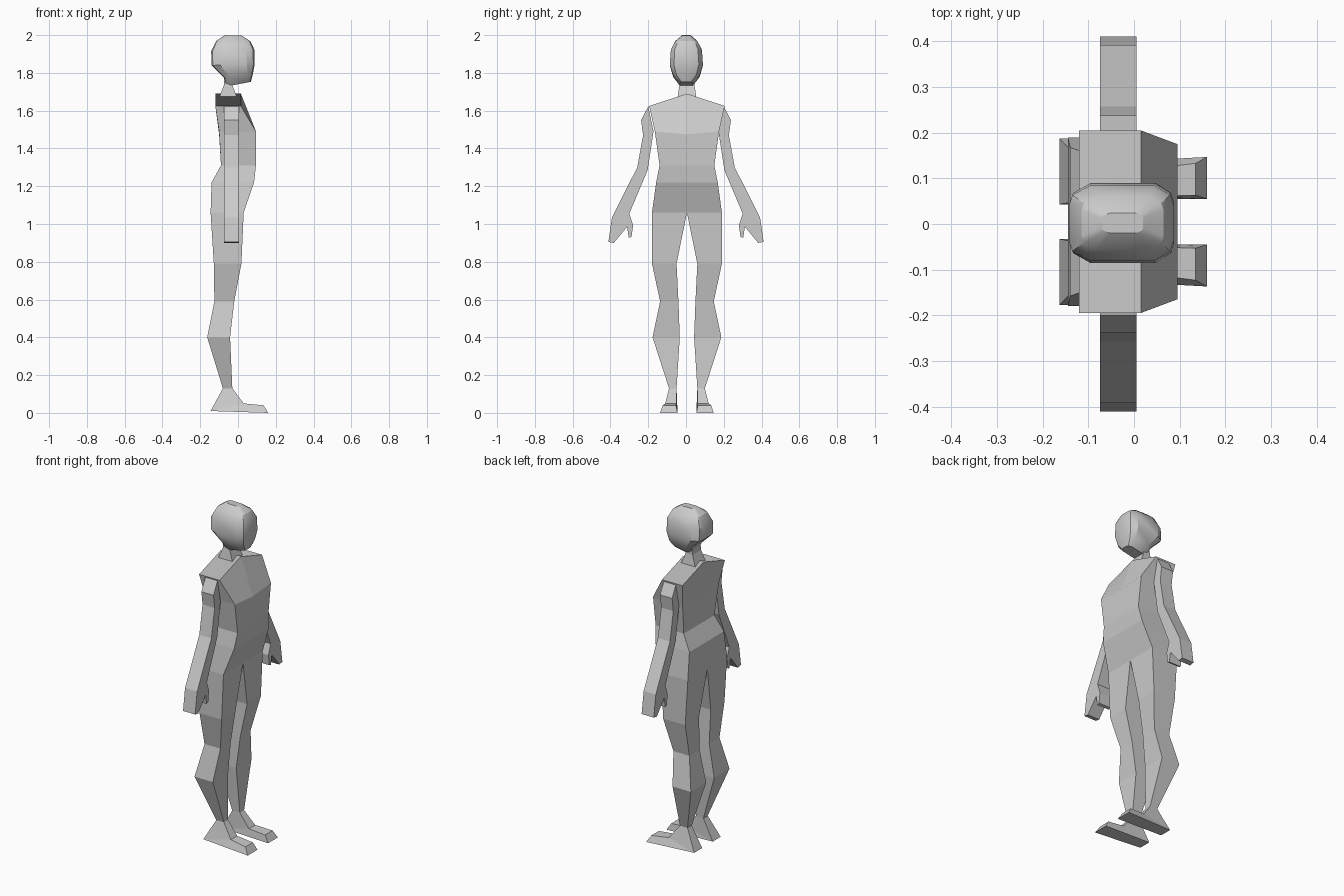
import bpy, bmesh

if "Cube" in bpy.data.objects:
    bpy.data.objects.remove(bpy.data.objects["Cube"])

CY = 0.005  # symmetry plane of the body

skin = bpy.data.materials.new("light grey")
skin.diffuse_color = (0.6, 0.6, 0.6, 1)
skin.use_nodes = True
skin.node_tree.nodes["Principled BSDF"].inputs["Base Color"].default_value = skin.diffuse_color


def finish(name, bm, smooth=False):
    bmesh.ops.recalc_face_normals(bm, faces=bm.faces)
    me = bpy.data.meshes.new(name)
    bm.to_mesh(me)
    bm.free()
    me.materials.append(skin)
    ob = bpy.data.objects.new(name, me)
    bpy.context.collection.objects.link(ob)
    if smooth:
        bpy.context.view_layer.objects.active = ob
        ob.select_set(True)
        bpy.ops.object.shade_smooth_by_angle(angle=0.5)
        ob.select_set(False)
    return ob


def loft(name, rings, caps=(True, True), smooth=False):
    """Skin a list of equal-length point rings."""
    bm = bmesh.new()
    vs = [[bm.verts.new(p) for p in r] for r in rings]
    n = len(vs[0])
    for a, b in zip(vs, vs[1:]):
        for i in range(n):
            j = (i + 1) % n
            bm.faces.new((a[i], a[j], b[j], b[i]))
    if caps[0]:
        bm.faces.new(vs[0])
    if caps[1]:
        bm.faces.new(vs[-1])
    return finish(name, bm, smooth)


def side_y(s, y):
    return CY + s * (y - CY)


# Torso: z at sides, z at middle, back x, front x, half width
torso = [(1.625, 1.69, -0.12, 0.015, 0.2),
         (1.49, 1.475, -0.1, 0.095, 0.17),
         (1.31, 1.31, -0.09, 0.095, 0.145),
         (1.22, 1.22, -0.14, 0.085, 0.163),
         (1.06, 1.06, -0.145, 0.03, 0.185)]
rings = []
for z, zm, xb, xf, w in torso:
    rings.append([(xb, CY - w, z), (xb, CY, zm), (xb, CY + w, z),
                  (xf, CY + w, z), (xf, CY, zm), (xf, CY - w, z)])
loft("torso", rings, (True, False))

# Neck
loft("neck", [[(xb, CY - w, z), (xb, CY + w, z), (xf, CY + w, z), (xf, CY - w, z)]
              for z, xb, xf, w in ((1.67, -0.1, -0.005, 0.05),
                                   (1.735, -0.075, -0.03, 0.04),
                                   (1.79, -0.07, -0.02, 0.04))])

# Head: back x, back z, front x, front z, half width
head = [(-0.065, 1.727, 0.068, 1.753, 0.035),
        (-0.075, 1.775, 0.078, 1.79, 0.07),
        (-0.14, 1.84, 0.088, 1.845, 0.088),
        (-0.142, 1.915, 0.086, 1.925, 0.082),
        (-0.115, 1.97, 0.065, 1.968, 0.058),
        (-0.07, 2.0, 0.02, 1.997, 0.022)]
rings = []
for xb, zb, xf, zf, w in head:
    half = [(0, 0.5), (0.03, 0.75), (0.2, 1.0), (0.82, 1.0), (0.97, 0.75), (1, 0.5)]
    loop = half + [(t, -k) for t, k in reversed(half)]
    rings.append([(xb + (xf - xb) * t, CY - 0.003 + k * w, zb + (zf - zb) * t)
                  for t, k in loop])
loft("head", rings, smooth=True)

# Legs: z, back x, front x, inner y, outer y
leg = [(1.06, -0.145, 0.03, CY, 0.19),
       (0.79, -0.128, 0.018, 0.06, 0.19),
       (0.59, -0.125, -0.02, 0.05, 0.147),
       (0.4, -0.163, -0.042, 0.043, 0.187),
       (0.13, -0.08, -0.03, 0.06, 0.1)]

# Feet: lower point and upper point of each section, with their y spans
foot = [((-0.08, 0.13, 0.06, 0.1), (-0.03, 0.13, 0.06, 0.1)),
        ((-0.145, 0.01, 0.055, 0.13), (0.03, 0.05, 0.06, 0.12)),
        ((0.16, 0.0, 0.055, 0.147), (0.135, 0.04, 0.063, 0.133))]

# Arm and hand outline in y, z
arm = [(0.2, 1.622), (0.238, 1.55), (0.227, 1.47), (0.258, 1.3), (0.392, 1.035),
       (0.411, 0.905), (0.382, 0.9), (0.312, 0.985), (0.303, 0.927), (0.288, 0.932),
       (0.28, 0.995), (0.3, 1.055), (0.203, 1.285), (0.172, 1.49)]

for s, side in ((1, "left"), (-1, "right")):
    loft(side + "_leg",
         [[(xb, side_y(s, yi), z), (xb, side_y(s, yo), z),
           (xf, side_y(s, yo), z), (xf, side_y(s, yi), z)]
          for z, xb, xf, yi, yo in leg], (False, True))
    loft(side + "_foot",
         [[(a[0], side_y(s, a[2]), a[1]), (a[0], side_y(s, a[3]), a[1]),
           (b[0], side_y(s, b[3]), b[1]), (b[0], side_y(s, b[2]), b[1])]
          for a, b in foot])
    loft(side + "_arm",
         [[(x, s * y, z) for y, z in arm] for x in (-0.075, 0.005)])
